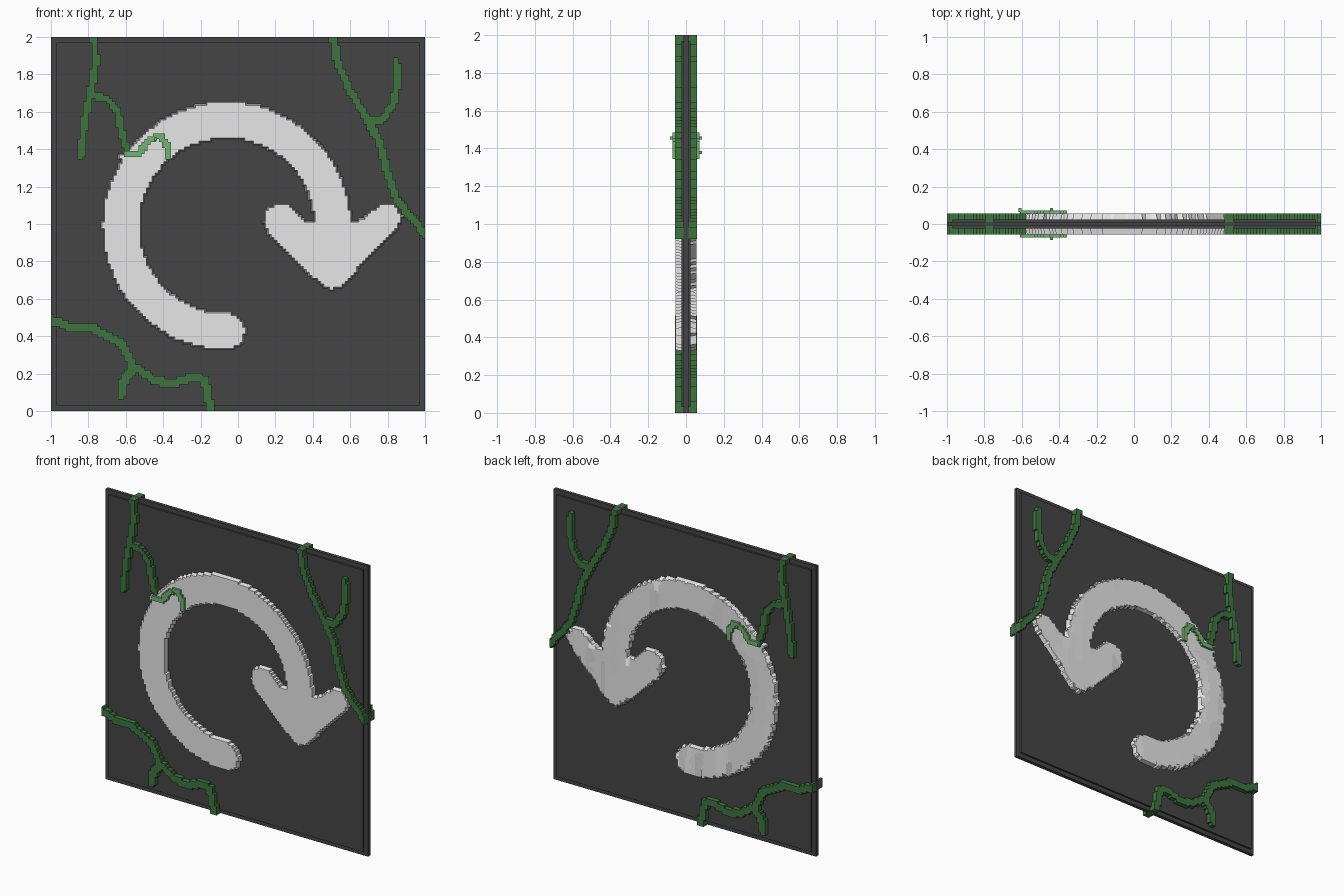
import bpy, bmesh, math
from mathutils import Vector

cube = bpy.data.objects.get("Cube")
if cube:
    bpy.data.objects.remove(cube, do_unlink=True)

CELL = 2 / 128


def material(name, rgb):
    m = bpy.data.materials.new(name)
    m.use_nodes = True
    m.diffuse_color = (*rgb, 1)
    m.node_tree.nodes["Principled BSDF"].inputs["Base Color"].default_value = (*rgb, 1)
    return m


CHARCOAL = material("charcoal", (0.06, 0.06, 0.06))
WHITE = material("off white", (0.8, 0.8, 0.8))
GREEN = material("vine green", (0.048, 0.175, 0.05))
PALE = material("pale green", (0.17, 0.45, 0.17))


def finish(name, bm, mat):
    bmesh.ops.recalc_face_normals(bm, faces=bm.faces[:])
    mesh = bpy.data.meshes.new(name)
    bm.to_mesh(mesh)
    bm.free()
    mesh.materials.append(mat)
    ob = bpy.data.objects.new(name, mesh)
    bpy.context.collection.objects.link(ob)
    return ob


def box(name, centre, size, mat):
    bm = bmesh.new()
    bmesh.ops.create_cube(bm, size=1)
    for v in bm.verts:
        v.co = Vector(centre) + Vector(a * b for a, b in zip(v.co, size))
    return finish(name, bm, mat)


def stepped(name, inside, y0, y1, mat, slope=0.0, rise=0.0):
    """Extrude every grid cell whose centre is inside the shape, with optional sloped edges."""
    bm = bmesh.new()
    verts = {}

    def vert(i, j):
        if (i, j) not in verts:
            verts[i, j] = bm.verts.new((i * CELL - 1, y0, j * CELL))
        return verts[i, j]

    for i in range(128):
        for j in range(128):
            if inside((i + 0.5) * CELL - 1, (j + 0.5) * CELL):
                bm.faces.new([vert(i, j), vert(i + 1, j), vert(i + 1, j + 1), vert(i, j + 1)])
    first = bm.faces[:]
    ret = bmesh.ops.extrude_face_region(bm, geom=first, use_keep_orig=True)
    moved = [g for g in ret["geom"] if isinstance(g, bmesh.types.BMVert)]
    bmesh.ops.translate(bm, verts=moved, vec=(0, y1 - y0, 0))
    bmesh.ops.recalc_face_normals(bm, faces=bm.faces[:])
    if slope:
        for s in (-1, 1):
            cap = [f for f in bm.faces if f.normal.y * s > 0.9]
            bmesh.ops.inset_region(bm, faces=cap, thickness=slope, use_even_offset=True)
            top = {v for f in cap for v in f.verts}
            for v in top:
                v.co.y += s * rise
    bmesh.ops.dissolve_limit(bm, angle_limit=0.01, verts=bm.verts[:], edges=bm.edges[:])
    return finish(name, bm, mat)


def near_path(paths, half):
    """Test for points within a half width of any of the paths."""
    segs = [(Vector(a), Vector(b)) for p in paths for a, b in zip(p, p[1:])]

    def test(x, z):
        p = Vector((x, z))
        for a, b in segs:
            d = b - a
            t = max(0, min(1, (p - a).dot(d) / d.length_squared))
            if (p - a - d * t).length <= half:
                return True
        return False
    return test


def in_polygon(pts, x, z):
    hit = False
    for (x1, z1), (x2, z2) in zip(pts, pts[1:] + pts[:1]):
        if (z1 > z) != (z2 > z) and x < x1 + (z - z1) * (x2 - x1) / (z2 - z1):
            hit = not hit
    return hit


# Backing board: thin sheet with a thicker inset panel on both faces
box("board_rim", (0, 0, 1), (2, 0.024, 2), CHARCOAL)
box("board_panel", (0, 0, 1), (1.94, 0.05, 1.94), CHARCOAL)

# Circular arrow: ring from the bottom round the left to the right, then a rounded head
CX, CZ, RADIUS, HALF = -0.06, 0.99, 0.565, 0.102
HEAD = [(0.13, 1.0), (0.15, 1.08), (0.2, 1.115), (0.28, 1.11), (0.37, 1.02), (0.62, 1.02),
        (0.66, 1.03), (0.75, 1.105), (0.83, 1.115), (0.89, 1.04), (0.85, 0.97),
        (0.56, 0.665), (0.5, 0.64), (0.45, 0.66), (0.16, 0.945)]
NUBS = [(-0.727, 1.0), (-0.63, 1.36)]


def arrow(x, z):
    dx, dz = x - CX, z - CZ
    in_ring = abs(math.hypot(dx, dz) - RADIUS) < HALF and not (dx > 0 and dz < 0)
    in_cap = math.hypot(dx, dz + RADIUS) < HALF
    in_nub = any(max(abs(x - a), abs(z - b)) < 0.015 for a, b in NUBS)
    return in_ring or in_cap or in_nub or in_polygon(HEAD, x, z)


stepped("circular_arrow", arrow, -0.025, 0.025, WHITE, slope=0.006, rise=0.031)

# Vines passing through the board so they show on both faces and wrap the edges
VINES = {
    "vine_top_right_side": (0.021, [
        [(-0.77, 2), (-0.76, 1.87), (-0.79, 1.69), (-0.70, 1.67), (-0.645, 1.61),
         (-0.63, 1.52), (-0.59, 1.38)],
        [(-0.79, 1.69), (-0.82, 1.56), (-0.84, 1.36)]]),
    "vine_top_left_side": (0.022, [
        [(0.51, 2), (0.53, 1.87), (0.60, 1.71), (0.69, 1.56), (0.76, 1.43), (0.80, 1.27),
         (0.85, 1.13), (0.92, 1.04), (1, 0.95)],
        [(0.69, 1.555), (0.77, 1.56), (0.83, 1.64), (0.85, 1.75), (0.845, 1.87)]]),
    "vine_bottom": (0.025, [
        [(-1, 0.49), (-0.88, 0.44), (-0.77, 0.44), (-0.62, 0.36), (-0.56, 0.24),
         (-0.44, 0.16), (-0.34, 0.15), (-0.25, 0.18), (-0.18, 0.17), (-0.145, 0)],
        [(-0.56, 0.22), (-0.605, 0.18), (-0.62, 0.09)]]),
}
for name, (half, paths) in VINES.items():
    stepped(name, near_path(paths, half), -0.057, 0.057, GREEN)

# Pale tendril lying over the arrow on both faces, with tiny buds
TENDRIL = [(-0.59, 1.37), (-0.53, 1.38), (-0.47, 1.45), (-0.42, 1.475), (-0.385, 1.43), (-0.37, 1.36)]
for side, s in (("front", -1), ("back", 1)):
    stepped("tendril_" + side, near_path([TENDRIL], 0.018), s * 0.05, s * 0.072, PALE)
    box("bud_" + side, (-0.44, s * 0.078, 1.455), (CELL, 0.016, CELL), PALE)
box("bud_low_back", (-0.61, 0.075, 1.378), (CELL, 0.022, CELL), PALE)
